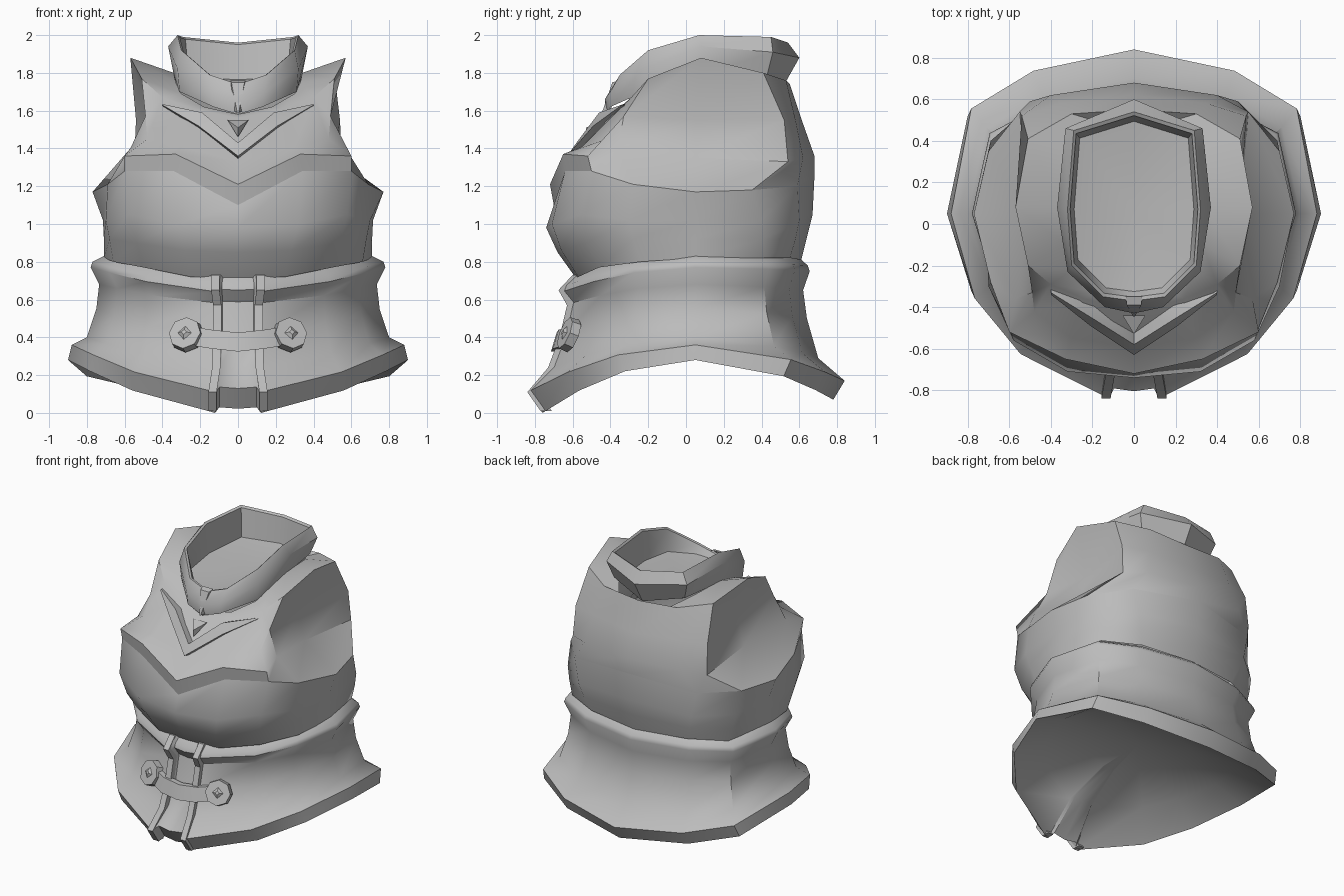
import bpy
import bmesh
import math
from mathutils import Vector, Matrix

cube = bpy.data.objects.get("Cube")
if cube:
    bpy.data.objects.remove(cube)

steel = bpy.data.materials.new("grey_steel")
steel.use_nodes = True
steel.diffuse_color = (0.5, 0.5, 0.5, 1)
steel.node_tree.nodes["Principled BSDF"].inputs["Base Color"].default_value = steel.diffuse_color


def finish(name, bm, angle=28):
    """Turn a bmesh into a shaded steel object."""
    bmesh.ops.remove_doubles(bm, verts=bm.verts, dist=0.0005)
    bmesh.ops.recalc_face_normals(bm, faces=bm.faces)
    mesh = bpy.data.meshes.new(name)
    bm.to_mesh(mesh)
    bm.free()
    obj = bpy.data.objects.new(name, mesh)
    bpy.context.collection.objects.link(obj)
    mesh.materials.append(steel)
    bpy.ops.object.select_all(action="DESELECT")
    obj.select_set(True)
    bpy.context.view_layer.objects.active = obj
    bpy.ops.object.shade_smooth_by_angle(angle=math.radians(angle))
    return obj


def mirrored(half):
    """Close a half ring, listed front to back, across the middle."""
    return list(half) + [(-x, y, z) for x, y, z in half[-2:0:-1]]


def loft(bm, rings, closed=True):
    loops = [[bm.verts.new(p) for p in ring] for ring in rings]
    for low, high in zip(loops, loops[1:]):
        count = len(low)
        for i in range(count if closed else count - 1):
            j = (i + 1) % count
            bm.faces.new((low[i], low[j], high[j], high[i]))
    return loops


def fan(bm, loop, centre):
    tip = bm.verts.new(centre)
    for a, b in zip(loop, loop[1:] + loop[:1]):
        bm.faces.new((a, b, tip))


def ribbon(bm, path, across, depth):
    """Sweep a rectangular section along a path."""
    across, depth = Vector(across), Vector(depth)
    rings = []
    for p in path:
        p = Vector(p)
        rings.append([p - across, p + across, p + across + depth, p - across + depth])
    loops = loft(bm, rings)
    bm.faces.new(loops[0])
    bm.faces.new(loops[-1])


# Cross-section of the skirt and waist, with a recessed front panel
SECTION = [(0, -.96), (.11, -.945), (.135, -1), (.62, -.76), (.87, -.46), (1, 0), (.89, .64), (.55, .87), (0, 1)]


def waist_ring(width, front, back, z_front, z_side, z_back):
    half = []
    for share, depth in SECTION:
        reach, z_end = (-front, z_front) if depth < 0 else (back, z_back)
        y = .05 + depth * (reach + (.05 if depth < 0 else -.05))
        half.append((width * share, y, z_side + (z_end - z_side) * depth ** 2))
    return mirrored(half)


def drawn_in(ring, centre, spread, rise):
    """Shrink a ring towards a centre, by one share flat and another in height."""
    cx, cy, cz = centre
    return [(cx + (x - cx) * spread, cy + (y - cy) * spread, cz + (z - cz) * rise) for x, y, z in ring]


# Skirt rim, flared waist and belt, from the hem upwards, with a vaulted underside
hem = waist_ring(.9, -.76, .78, 0, .28, .07)
vault = (0, .05, .42)
waist = bmesh.new()
loops = loft(waist, [drawn_in(hem, vault, .4, .12), drawn_in(hem, vault, .75, .45), hem] + [waist_ring(*r) for r in (
    (.88, -.84, .84, .11, .36, .17),
    (.8, -.71, .7, .24, .4, .29),
    (.75, -.65, .64, .4, .55, .5),
    (.735, -.61, .62, .58, .68, .65),
    (.78, -.66, .655, .64, .77, .75),
    (.77, -.65, .645, .67, .8, .78),
    (.69, -.59, .6, .73, .84, .82))])
fan(waist, loops[0], vault)
finish("skirt_and_belt", waist, 46)

# Chest bulge up to the raised lip
chest = [
    [(0, -.58, .71), (.25, -.57, .72), (.5, -.46, .77), (.66, -.24, .8), (.71, .05, .82), (.64, .42, .82), (.39, .55, .82), (0, .61, .81)],
    [(0, -.68, .85), (.28, -.66, .86), (.54, -.53, .9), (.68, -.28, .92), (.71, .05, .92), (.67, .41, .92), (.43, .58, .92), (0, .64, .93)],
    [(0, -.74, .98), (.32, -.71, 1), (.58, -.56, 1.05), (.7, -.3, 1.02), (.715, .05, 1.02), (.69, .4, 1.02), (.46, .6, 1.02), (0, .67, 1.05)],
    [(0, -.7, 1.1), (.34, -.64, 1.28), (.6, -.5, 1.28), (.69, -.28, 1.21), (.77, .05, 1.17), (.7, .35, 1.18), (.5, .59, 1.2), (0, .68, 1.25)]]
bulge = bmesh.new()
loft(bulge, [mirrored(half) for half in chest])
finish("chest", bulge, 50)

# Lip, hollow armholes and shoulders
upper = [
    [(0, -.72, 1.21), (.33, -.65, 1.37), (.6, -.52, 1.36), (.57, -.36, 1.4), (.51, .05, 1.35), (.55, .54, 1.33), (.4, .62, 1.35), (0, .68, 1.36)],
    [(0, -.59, 1.33), (.3, -.55, 1.41), (.48, -.42, 1.45), (.49, -.33, 1.57), (.46, .05, 1.55), (.54, .52, 1.55), (.35, .58, 1.55), (0, .62, 1.53)],
    [(0, -.42, 1.56), (.24, -.36, 1.61), (.4, -.29, 1.67), (.51, -.2, 1.77), (.57, .08, 1.88), (.51, .41, 1.8), (.3, .53, 1.76), (0, .55, 1.74)],
    [(0, -.36, 1.58), (.18, -.33, 1.62), (.3, -.22, 1.69), (.33, -.1, 1.75), (.34, .08, 1.8), (.3, .36, 1.78), (.2, .5, 1.72), (0, .53, 1.72)]]
shoulders = bmesh.new()
loft(shoulders, [mirrored(half) for half in chest[-1:] + upper])
finish("shoulders", shoulders, 34)

# Collar with a sloping rim and a sunken floor
foot = mirrored([(0, -.42, 1.58), (.13, -.4, 1.62), (.31, -.22, 1.7), (.34, .08, 1.79), (.29, .43, 1.79), (0, .51, 1.72)])
ridge = mirrored([(0, -.43, 1.66), (.14, -.4, 1.7), (.32, -.23, 1.82), (.37, .08, 1.94), (.33, .46, 1.91), (0, .6, 1.88)])
lip = mirrored([(0, -.37, 1.74), (.15, -.35, 1.79), (.3, -.2, 1.92), (.32, .07, 2), (.29, .45, 1.99), (0, .54, 1.96)])
neck = (0, .08, 1.7)
collar = bmesh.new()
loops = loft(collar, [foot, ridge, lip, drawn_in(lip, neck, .96, .96), drawn_in(lip, neck, .9, .25)])
fan(collar, loops[-1], neck)
finish("collar", collar, 40)

# Pointed stud at the front of the collar
stud = bmesh.new()
loops = loft(stud, [[(-.04, -.35, 1.76), (.04, -.35, 1.76), (.03, -.4, 1.6), (-.03, -.4, 1.6)],
                    [(-.035, -.39, 1.75), (.035, -.39, 1.75), (.004, -.445, 1.59), (-.004, -.445, 1.59)]])
stud.faces.new(loops[-1])
finish("collar_stud", stud)

# Winged chevron below the collar, with its central spike
chevron = bmesh.new()
outer = [(.4, -.34, 1.63), (.21, -.49, 1.52), (0, -.63, 1.36)]
inner = [(.4, -.33, 1.635), (.19, -.46, 1.59), (0, -.58, 1.43)]
full = [line + [(-x, y, z) for x, y, z in line[-2::-1]] for line in (outer, inner)]
sunk = [[(x, y + .08, z - .02) for x, y, z in line] for line in full]
loft(chevron, [sunk[0], full[0], full[1], sunk[1]], closed=False)
base = [chevron.verts.new(p) for p in ((-.055, -.44, 1.55), (.055, -.44, 1.55), (0, -.52, 1.46))]
fan(chevron, base, (0, -.53, 1.51))
finish("chevron", chevron)

# Raised edges either side of the front panel
for side, label in ((1, "left"), (-1, "right")):
    trim = bmesh.new()
    path = [(.135, -.77, .01), (.135, -.84, .11), (.115, -.73, .24), (.11, -.67, .4), (.11, -.63, .57), (.12, -.675, .65), (.12, -.6, .73)]
    ribbon(trim, [(side * x, y, z) for x, y, z in path], (.022, 0, 0), (0, .06, 0))
    finish(label + "_panel_trim", trim)

# Sagging clasp strap with an octagonal plate and diamond stud at each end
strap = bmesh.new()
ribbon(strap, [(-.27, -.62, .41), (-.14, -.69, .39), (0, -.7, .375), (.14, -.69, .39), (.27, -.62, .41)],
       (0, .015, .05), (0, .04, 0))
finish("clasp_strap", strap)
for side, label in ((1, "left"), (-1, "right")):
    facing = Vector((side * .3, -.87, .35)).normalized()
    turn = facing.to_track_quat("Z", "Y").to_matrix().to_4x4()
    plate = bmesh.new()
    for sides, radius, tip, depth, out in ((8, .092, .088, .05, 0), (4, .042, .015, .015, .03)):
        place = Matrix.Translation(Vector((side * .275, -.62, .415)) + facing * out) @ turn
        bmesh.ops.create_cone(plate, cap_ends=True, segments=sides, radius1=radius,
                              radius2=tip, depth=depth, matrix=place)
    finish(label + "_clasp_plate", plate)
